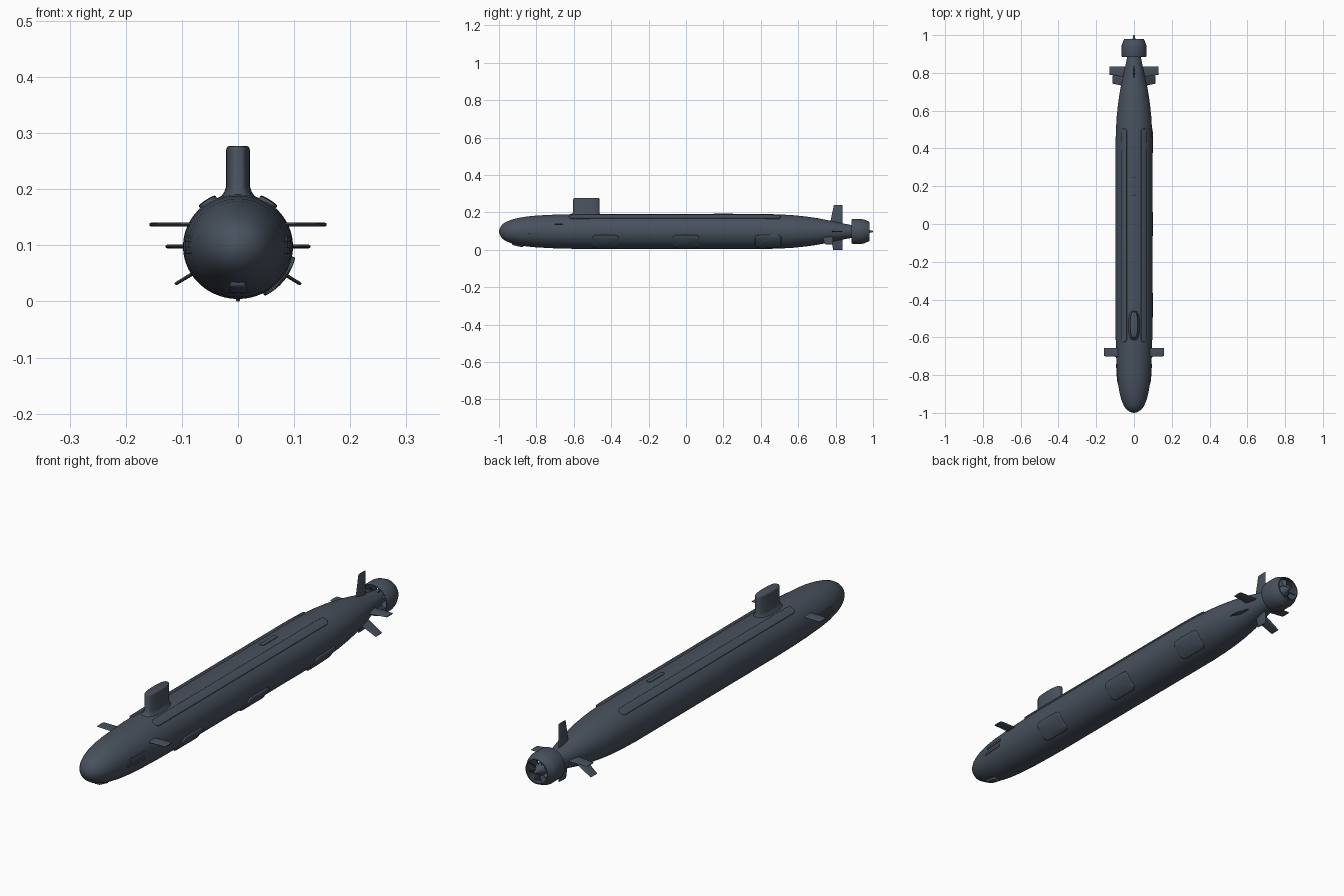
import bpy, bmesh, math
from mathutils import Vector

if "Cube" in bpy.data.objects:
    bpy.data.objects.remove(bpy.data.objects["Cube"])

CZ = 0.098           # hull axis height
FLAT = 0.955         # hull is slightly flatter than wide

paint = bpy.data.materials.new("slate_grey")
paint.diffuse_color = (0.064, 0.082, 0.110, 1)
paint.use_nodes = True
paint.node_tree.nodes["Principled BSDF"].inputs["Base Color"].default_value = paint.diffuse_color

# hull radius along y
PROFILE = [(-1, 0), (-.998, .012), (-.992, .026), (-.98, .042), (-.96, .055),
           (-.93, .067), (-.9, .075), (-.85, .084), (-.8, .089), (-.7, .0945),
           (-.6, .097), (-.5, .098), (.42, .098), (.5, .0955), (.57, .0915),
           (.64, .084), (.7, .075), (.76, .063), (.82, .049), (.88, .037),
           (.92, .030), (.955, .025), (.978, .009), (.985, .006), (.998, .005), (1, 0)]


def radius(y):
    for (a, ra), (b, rb) in zip(PROFILE, PROFILE[1:]):
        if a <= y <= b:
            return ra + (rb - ra) * (y - a) / (b - a)
    return 0


def on_hull(y, ang, lift=0):
    r = radius(y) + lift
    return Vector((r * math.cos(ang), y, CZ + FLAT * r * math.sin(ang)))


def loft(name, rings, cap=True, close=False, sharp=40):
    """Skin a list of closed rings of points."""
    bm = bmesh.new()
    rows = [[bm.verts.new(p) for p in ring] for ring in rings]
    pairs = list(zip(rows, rows[1:])) + ([(rows[-1], rows[0])] if close else [])
    n = len(rows[0])
    for a, b in pairs:
        for i in range(n):
            j = (i + 1) % n
            bm.faces.new((a[i], a[j], b[j], b[i]))
    if cap and not close:
        bm.faces.new(rows[0])
        bm.faces.new(rows[-1])
    bmesh.ops.remove_doubles(bm, verts=bm.verts, dist=1e-5)
    bmesh.ops.recalc_face_normals(bm, faces=bm.faces)
    me = bpy.data.meshes.new(name)
    bm.to_mesh(me)
    bm.free()
    me.materials.append(paint)
    ob = bpy.data.objects.new(name, me)
    bpy.context.collection.objects.link(ob)
    bpy.ops.object.select_all(action='DESELECT')
    ob.select_set(True)
    bpy.context.view_layer.objects.active = ob
    bpy.ops.object.shade_smooth_by_angle(angle=math.radians(sharp))
    return ob


def lathe(name, pts, n=64, flat=1.0, **kw):
    ang = [2 * math.pi * i / n for i in range(n)]
    return loft(name, [[(r * math.cos(a), y, CZ + flat * r * math.sin(a)) for a in ang]
                       for y, r in pts], **kw)


def rounded_rect(a, b, c, seg=20, arc=6):
    """Rounded rectangle outline, with the long sides subdivided."""
    pts = []
    for k, (sx, sy) in enumerate([(1, 1), (-1, 1), (-1, -1), (1, -1)]):
        for i in range(arc + 1):
            t = math.pi / 2 * (k + i / arc)
            pts.append((sx * (a - c) + c * math.cos(t), sy * (b - c) + c * math.sin(t)))
        if k in (0, 2):
            x0 = pts[-1]
            for i in range(1, seg):
                pts.append((x0[0] - 2 * sx * (a - c) * i / seg, x0[1]))
    return pts


def patch(name, y, deg, half_len, half_wid, corner, height):
    """Raised plate that follows the curve of the hull."""
    rings = []
    edge = min(height * .5, half_wid * .3)
    steps = [(0, -.006), (0, height * .6), (edge * .4, height * .9), (edge, height)]
    steps += [(edge + (half_wid - edge) * k / 4, height) for k in (1, 2, 3, 4)]
    base = radius(y)
    for inset, lift in steps:
        out = rounded_rect(half_len - inset, half_wid - inset, max(corner - inset, 0))
        rings.append([on_hull(y + u, math.radians(deg) + v / base, lift) for u, v in out])
    return loft(name, rings, cap=False, sharp=50)


def fin(name, deg, s0, s1, root, tip, thick, origin_z=CZ, twist=0):
    """Foil-section fin pointing outward at an angle in the xz plane."""
    a = math.radians(deg)
    out = Vector((math.cos(a), 0, math.sin(a)))
    side = Vector((-math.sin(a), 0, math.cos(a)))
    tw = math.radians(twist)
    rings = []
    for s, (y0, y1), th in [(s0, root, thick), (s1 - .003, tip, thick * .85), (s1, tip, thick * .5)]:
        ring = []
        for i in range(16):
            t = 2 * math.pi * i / 16
            u = -math.cos(t) * (y1 - y0) / 2
            v = math.copysign(abs(math.sin(t)) ** .8, math.sin(t)) * th / 2
            yy = u * math.cos(tw) - v * math.sin(tw) + (y0 + y1) / 2
            vv = u * math.sin(tw) + v * math.cos(tw)
            ring.append(Vector((0, yy, origin_z)) + out * s + side * vv)
        rings.append(ring)
    return loft(name, rings)


# main hull with tail cone and shaft end
lathe("hull", PROFILE, n=96, flat=FLAT, cap=False)

# sail with a flared base
sail = []
for z, g in [(.165, .016), (.182, .012), (.188, .008), (.195, .003), (.204, 0),
             (.268, 0), (.273, -.001), (.276, -.003), (.277, -.006)]:
    ring = []
    for i in range(48):
        t = 2 * math.pi * i / 48
        c, s = math.cos(t), math.sin(t)
        x = math.copysign(abs(s) ** .65, s) * (.0215 + g)
        y = -.533 + math.copysign(abs(c) ** .85, c) * (.07 + g * (1.8 if c < 0 else .6))
        ring.append((x, y, z))
    sail.append(ring)
loft("sail", sail, sharp=50)

# parts repeated on both sides
for label, m in (("right", 1), ("left", -1)):
    def ang(d):
        return d if m == 1 else 180 - d
    patch(label + "_deck_rail", -.06, ang(57), .565, .0175, .0165, .006)
    patch(label + "_upper_bow_door", -.785, ang(9), .045, .006, .003, .003)
    patch(label + "_lower_bow_door", -.795, ang(-5), .05, .006, .003, .003)
    fin(label + "_bow_plane", ang(0), .06, .158, (-.705, -.655), (-.70, -.656), .008, .137)
    fin(label + "_stern_plane", ang(0), .02, .129, (.772, .835), (.79, .833), .008)
    fin(label + "_lower_stern_fin", ang(-31), .03, .131, (.725, .787), (.742, .786), .007)

# rudders
fin("upper_rudder", 90, .02, .142, (.765, .835), (.79, .837), .009)
fin("lower_rudder", 270, .02, .098, (.77, .835), (.787, .837), .009)

# flank panels on the right side, chin bulge and deck hatch
for i, y in enumerate((-.43, 0, .44)):
    patch("flank_panel_%d" % (i + 1), y, -37, .07, .044, .02, .006)
patch("chin_bulge", -.9, 270, .03, .015, .008, .008)
patch("deck_hatch", .2, 90, .05, .01, .009, .003)

# propulsor duct, stators and rotor
lathe("duct", [(.885, .064), (.89, .066), (.94, .0665), (.955, .063), (.98, .051),
               (.98, .047), (.95, .057), (.93, .061), (.885, .061)], close=True)
for i in range(8):
    fin("stator_%d" % (i + 1), i * 45 + 22.5, .02, .063, (.898, .92), (.898, .92), .004, twist=15)
for i in range(9):
    fin("rotor_blade_%d" % (i + 1), i * 40 + 10, .012, .055, (.932, .962), (.932, .962), .004, twist=40)
